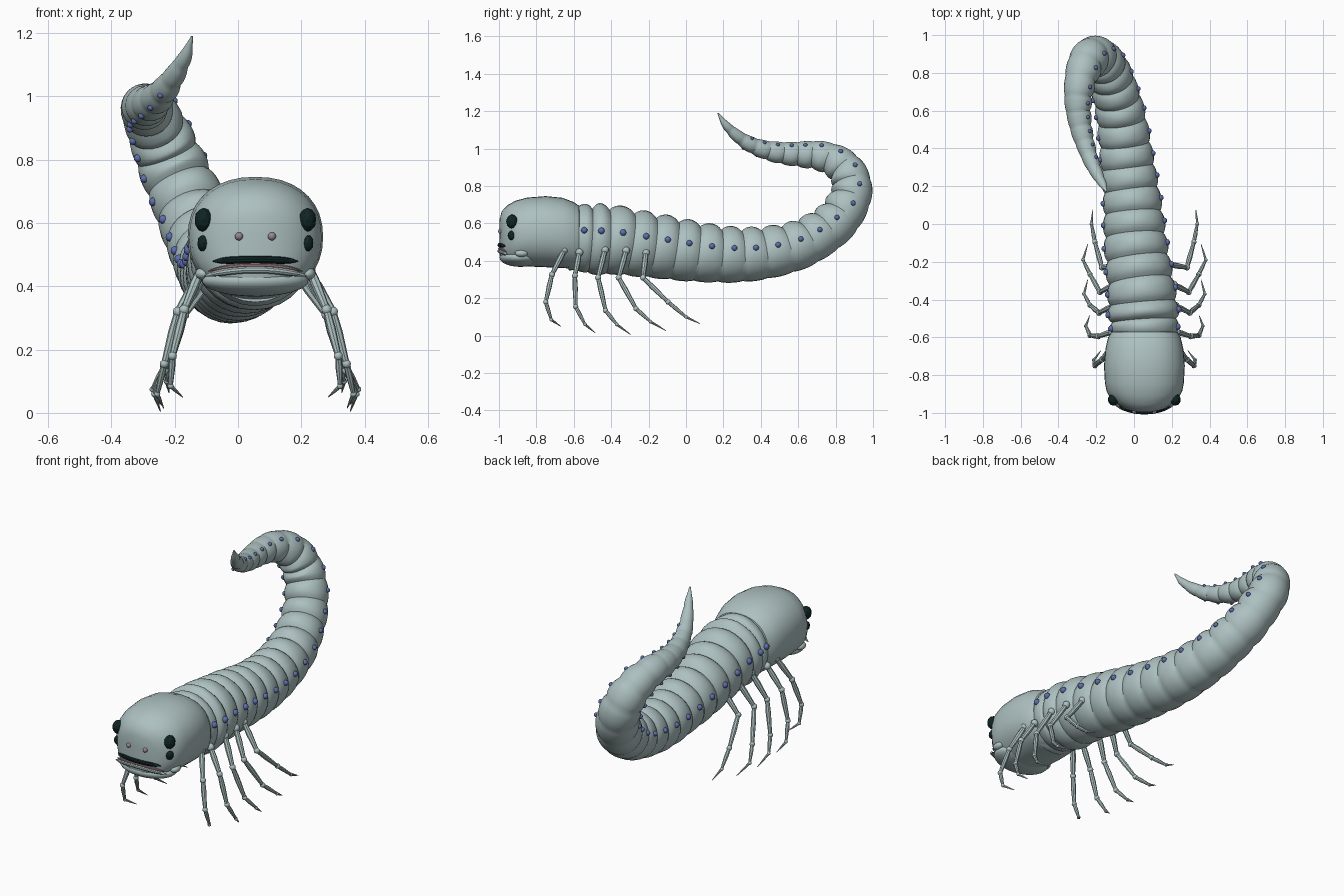
import bpy, bmesh, math
from mathutils import Vector, Matrix

if "Cube" in bpy.data.objects:
    bpy.data.objects.remove(bpy.data.objects["Cube"])

MID = 0.055  # symmetry line of head and legs


def material(name, rgb):
    m = bpy.data.materials.new(name)
    m.use_nodes = True
    m.diffuse_color = (*rgb, 1)
    m.node_tree.nodes["Principled BSDF"].inputs["Base Color"].default_value = (*rgb, 1)
    return m


SKIN = material("pale grey teal", (0.42, 0.53, 0.53))
BLUE = material("slate blue", (0.11, 0.16, 0.42))
DARK = material("dark teal black", (0.005, 0.018, 0.018))
PINK = material("dusty pink", (0.36, 0.22, 0.24))
MAUVE = material("grey mauve", (0.3, 0.25, 0.28))


def finish(name, bm, mat, smooth=True):
    bmesh.ops.recalc_face_normals(bm, faces=bm.faces)
    mesh = bpy.data.meshes.new(name)
    bm.to_mesh(mesh)
    bm.free()
    mesh.materials.append(mat)
    obj = bpy.data.objects.new(name, mesh)
    bpy.context.collection.objects.link(obj)
    if smooth:
        bpy.ops.object.select_all(action="DESELECT")
        obj.select_set(True)
        bpy.context.view_layer.objects.active = obj
        bpy.ops.object.shade_smooth_by_angle(angle=math.radians(35))
    return obj


def loft(bm, rings):
    loops = [[bm.verts.new(p) for p in ring] for ring in rings]
    n = len(loops[0])
    for a, b in zip(loops, loops[1:]):
        for i in range(n):
            j = (i + 1) % n
            bm.faces.new((a[i], a[j], b[j], b[i]))
    bm.faces.new(loops[0])
    bm.faces.new(loops[-1])


def ball(bm, center, size, detail=2):
    scale = Vector(size) if isinstance(size, tuple) else Vector((size,) * 3)
    mat = Matrix.Translation(center) @ Matrix.Diagonal(scale).to_4x4()
    bmesh.ops.create_icosphere(bm, subdivisions=detail, radius=1, matrix=mat)


def frames(points):
    """Sideways and upward directions carried along a path without twist."""
    side, result = Vector((1, 0, 0)), []
    for i in range(len(points)):
        t = (points[min(i + 1, len(points) - 1)] - points[max(i - 1, 0)]).normalized()
        side = (side - t * side.dot(t)).normalized()
        result.append((side, side.cross(t)))
    return result


def tube(bm, points, radii, sides=10):
    rings = []
    for p, r, (s, u) in zip(points, radii, frames(points)):
        angles = [math.tau * k / sides for k in range(sides)]
        rings.append([p + (s * math.cos(a) + u * math.sin(a)) * r for a in angles])
    loft(bm, rings)


# Body centreline: one x, y, z, radius entry per segment
SPINE = [Vector(p) for p in (
    (.055, -.63, .52, .165), (.055, -.55, .52, .175), (.05, -.47, .515, .185),
    (.04, -.36, .508, .178), (.025, -.24, .49, .172), (.01, -.12, .473, .166),
    (0, 0, .455, .16), (-.01, .12, .441, .152), (-.025, .24, .433, .146),
    (-.04, .36, .436, .14), (-.055, .48, .453, .134), (-.075, .6, .485, .128),
    (-.1, .7, .535, .122), (-.13, .79, .6, .117), (-.165, .855, .685, .112),
    (-.205, .887, .775, .107), (-.24, .87, .86, .1), (-.27, .81, .925, .09),
    (-.29, .72, .96, .079), (-.295, .635, .968, .07), (-.288, .555, .972, .062),
    (-.272, .475, .982, .055), (-.25, .4, 1, .047), (-.225, .33, 1.03, .04),
    (-.195, .265, 1.075, .031), (-.165, .21, 1.13, .02), (-.145, .17, 1.19, .003))]


def spine_at(t):
    i = min(int(t), len(SPINE) - 2)
    f = t - i
    p0, p1 = SPINE[max(i - 1, 0)], SPINE[i]
    p2, p3 = SPINE[i + 1], SPINE[min(i + 2, len(SPINE) - 1)]
    return (p1 * 2 + (p2 - p0) * f + (p0 * 2 - p1 * 5 + p2 * 4 - p3) * f * f
            + (p1 * 3 - p0 - p2 * 3 + p3) * f ** 3) / 2


# Segmented body with bulging plates and a raised band down the back
STEPS, SIDES = 8, 28
samples = [spine_at(k / STEPS) for k in range((len(SPINE) - 1) * STEPS + 1)]
path = [p.to_3d() for p in samples]
body_frames = frames(path)
rings = []
for k, (p, q, (s, u)) in enumerate(zip(path, samples, body_frames)):
    off = abs(2 * (k / STEPS - round(k / STEPS)))
    ring = []
    for j in range(SIDES):
        a = math.tau * j / SIDES
        groove = (0.095 + 0.05 * math.sin(a)) * off ** 2.5
        ridge = 0.025 if abs(a - math.pi / 2) < 0.3 else 0
        r = max(q.w, 0.002) * (1.03 - groove + ridge * (1 - off))
        ring.append(p + (s * math.cos(a) + u * math.sin(a)) * r)
    rings.append(ring)
bm = bmesh.new()
loft(bm, rings)
finish("segmented_body", bm, SKIN)

# Row of blue studs along both flanks
bm = bmesh.new()
for i in range(1, len(SPINE) - 3):
    s, u = body_frames[i * STEPS]
    r = SPINE[i].w
    lift = 0.25 if i < 14 else 0.05
    for sign in (1, -1):
        d = (s * sign + u * lift).normalized()
        ball(bm, path[i * STEPS] + d * r * 1.03, 0.007 + 0.06 * r, 2)
finish("flank_studs", bm, BLUE)

# Head: y, half width, bottom, top, backward sweep of each ring
HEAD = ((-.998, .05, .48, .57, 1.6), (-.996, .11, .43, .625, 1.6),
        (-.985, .155, .4, .665, 1.5), (-.955, .185, .382, .698, 1.2),
        (-.91, .2, .374, .722, .6), (-.85, .209, .37, .738, .2),
        (-.75, .214, .366, .746, 0), (-.66, .206, .362, .737, 0),
        (-.6, .192, .357, .714, 0), (-.572, .175, .365, .695, 0),
        (-.56, .12, .4, .64, 0))
rings = []
for y, w, low, high, sweep in HEAD:
    ring = []
    for j in range(36):
        a = math.tau * j / 36
        c, s = math.cos(a), math.sin(a)
        dx = w * math.copysign(abs(c) ** 0.9, c)
        z = (low + high) / 2 + (high - low) / 2 * math.copysign(abs(s) ** 0.9, s)
        ring.append(Vector((MID + dx, y + sweep * dx * dx, z)))
    rings.append(ring)
bm = bmesh.new()
loft(bm, rings)
finish("head", bm, SKIN)

# Jaw with cheek knobs
bm = bmesh.new()
ball(bm, (MID, -.885, .418), (.168, .112, .05), 4)
for sign in (1, -1):
    ball(bm, (MID + sign * .165, -.88, .44), (.025, .035, .02), 3)
finish("jaw", bm, SKIN)


# Mouth parts follow the curve of the face
def lip(name, half, z, drop, thick, out, mat):
    points, radii = [], []
    for k in range(25):
        f = k / 12 - 1
        dx = f * half
        points.append(Vector((MID + dx, -.996 - out + 1.6 * dx * dx, z - drop * f * f)))
        radii.append(thick * max(1 - f ** 6, 0.1))
    bm = bmesh.new()
    tube(bm, points, radii)
    finish(name, bm, mat)


lip("mouth_opening", .135, .484, .005, .012, 0, DARK)
lip("inner_lip", .15, .466, .018, .008, 0, PINK)
lip("lower_lip", .162, .453, .02, .012, 0, SKIN)

# Faceted eyes, two on each side, and nostrils
for side, sign in (("left", 1), ("right", -1)):
    for label, z, size in (("upper", .61, (.029, .032, .038)), ("lower", .536, (.02, .024, .027))):
        bm = bmesh.new()
        ball(bm, (MID + sign * .164, -.93, z), size, 2)
        finish(f"{side}_{label}_eye", bm, DARK, smooth=False)
    bm = bmesh.new()
    ball(bm, (MID + sign * .052, -.992, .558), .013, 3)
    finish(f"{side}_nostril", bm, MAUVE)

# Leg joints from hip to tip, as distance from the middle, y, z
LEGS = (
    ((.17, -.65, .46), (.225, -.717, .326), (.262, -.75, .18), (.268, -.72, .085), (.23, -.67, .05)),
    ((.17, -.57, .445), (.245, -.594, .32), (.288, -.59, .155), (.31, -.54, .06), (.29, -.485, .015)),
    ((.165, -.433, .458), (.24, -.47, .31), (.288, -.43, .134), (.32, -.37, .06), (.3, -.295, .005)),
    ((.155, -.32, .455), (.235, -.36, .31), (.288, -.267, .144), (.325, -.19, .075), (.3, -.107, .027)),
    ((.13, -.214, .444), (.225, -.23, .31), (.262, -.096, .18), (.28, 0, .1), (.273, .075, .064)))
THICK = (.017, .015, .013, .009, .002)
for side, sign in (("left", 1), ("right", -1)):
    for number, joints in enumerate(LEGS, 1):
        bm = bmesh.new()
        pts = [Vector((MID + sign * d, y, z)) for d, y, z in joints]
        for i in range(4):
            a, b = pts[i], pts[i + 1]
            middle = (THICK[i] + THICK[i + 1]) / 2
            tube(bm, [a, a.lerp(b, .4), b], [THICK[i] * .75, middle, THICK[i + 1] * .75], 8)
            ball(bm, a, THICK[i] * (1.25 if i == 0 else 1.1), 2)
        finish(f"{side}_leg_{number}", bm, SKIN)
